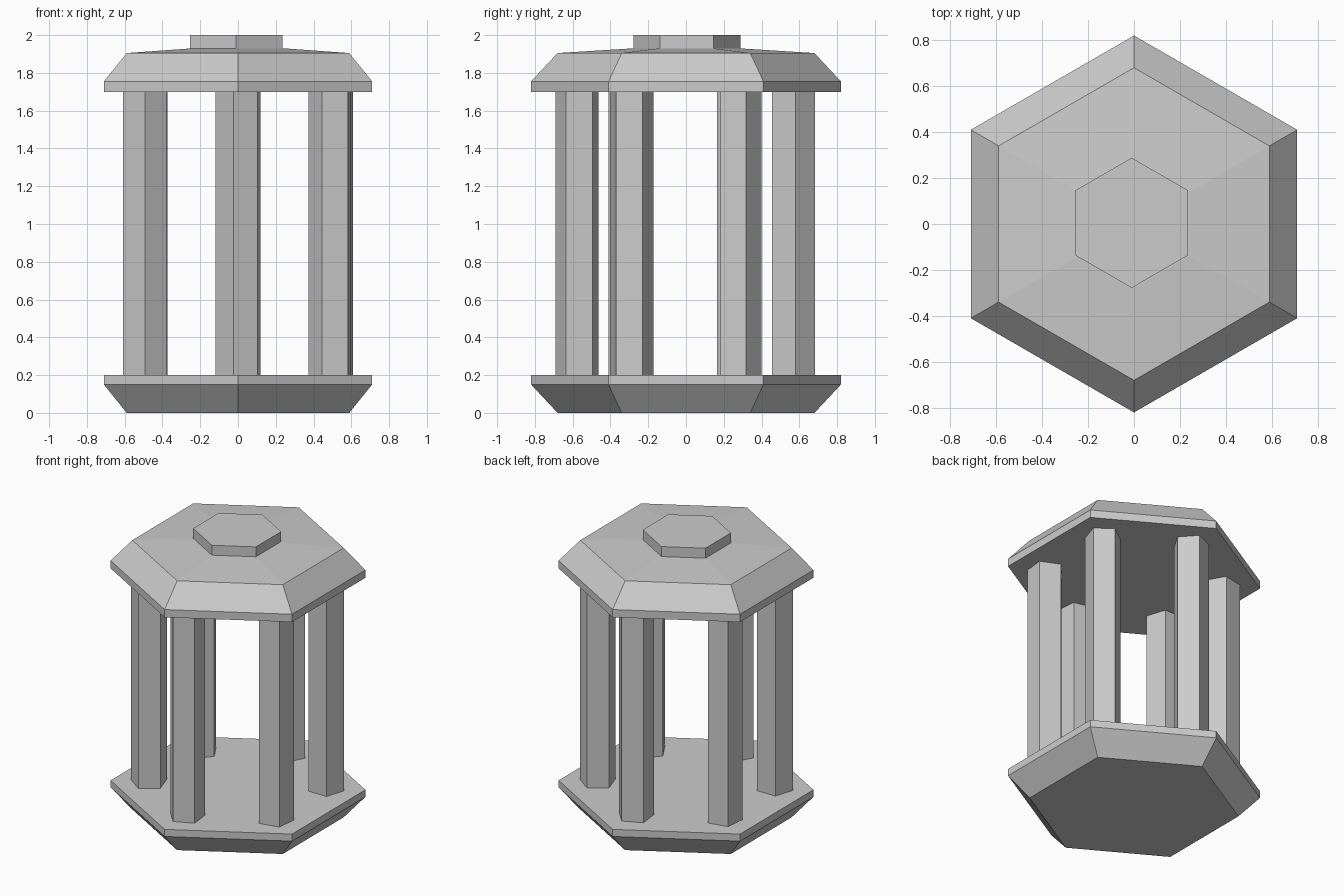
import bpy, bmesh
from math import cos, sin, radians

if "Cube" in bpy.data.objects:
    bpy.data.objects.remove(bpy.data.objects["Cube"])


def prism(name, sides, rings, angle=0.0, centre=(0.0, 0.0)):
    """Stack of regular polygons, rings = [(radius, z), ...], closed at both ends."""
    bm = bmesh.new()
    loops = []
    for r, z in rings:
        loop = []
        for i in range(sides):
            a = radians(angle + 360 * i / sides)
            loop.append(bm.verts.new((centre[0] + r * cos(a), centre[1] + r * sin(a), z)))
        loops.append(loop)
    for low, high in zip(loops, loops[1:]):
        for i in range(sides):
            j = (i + 1) % sides
            bm.faces.new((low[i], low[j], high[j], high[i]))
    bm.faces.new(loops[0][::-1])
    bm.faces.new(loops[-1])
    mesh = bpy.data.meshes.new(name)
    bm.to_mesh(mesh)
    bm.free()
    obj = bpy.data.objects.new(name, mesh)
    bpy.context.collection.objects.link(obj)
    return obj


# Hexagonal base, chamfered underneath
prism("base_plate", 6, [(0.68, 0), (0.82, 0.15), (0.82, 0.2)], 30)

# Hexagonal roof, chamfered above and rising gently to the cap
prism("roof_plate", 6, [(0.82, 1.7), (0.82, 1.755), (0.68, 1.905), (0.28, 1.93)], 30)

# Small hexagonal cap
prism("roof_cap", 6, [(0.283, 1.92), (0.283, 2.0)], 30, (-0.01, 0.005))

# Ring of six five-sided columns, each turned with its place in the ring
for k in range(6):
    phi = 30 + 60 * k
    a = radians(phi)
    prism(f"column_{k + 1}", 5, [(0.12, 0.2), (0.12, 1.7)], phi - 12,
          (0.57 * cos(a), 0.57 * sin(a) - 0.004))
